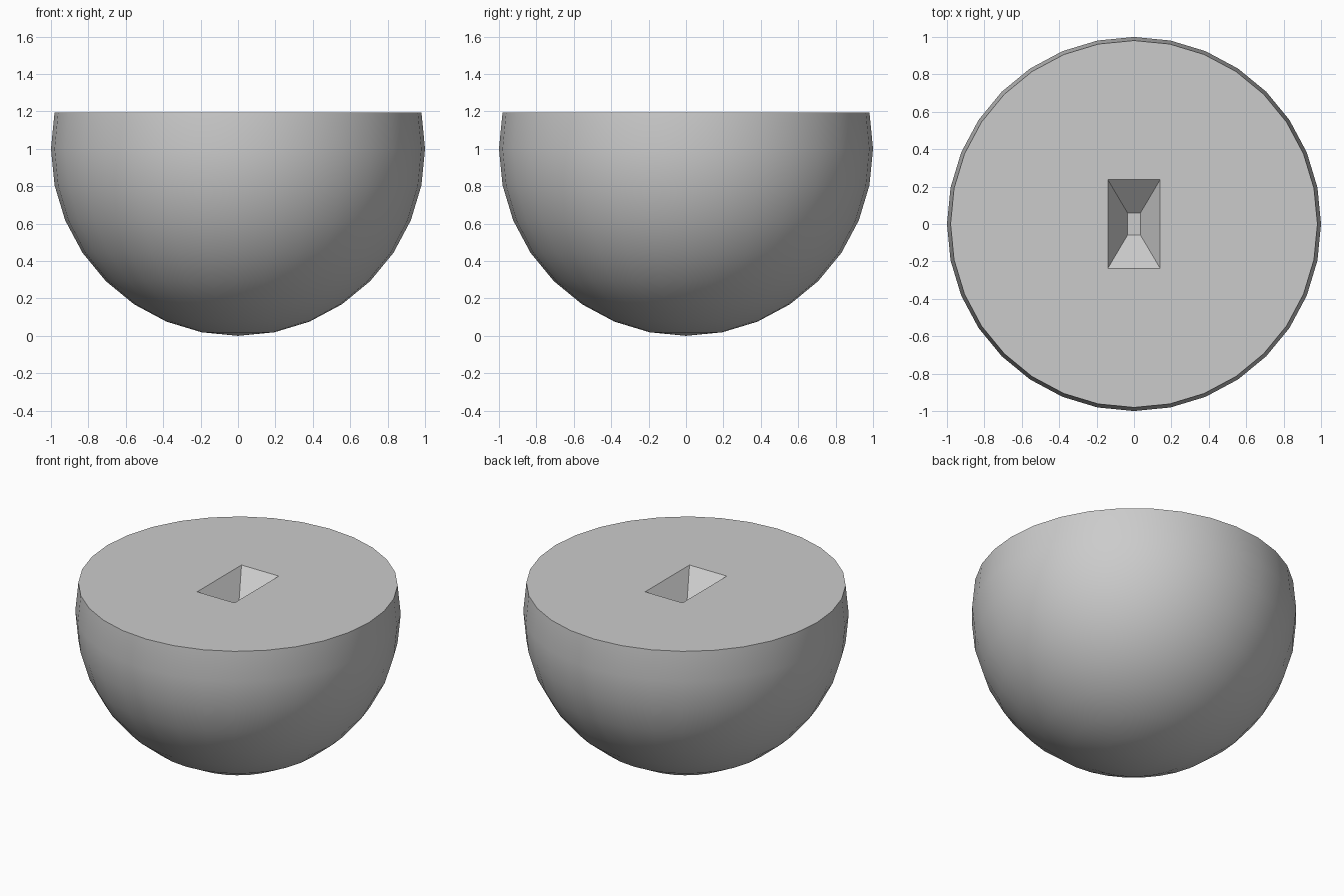
import bpy
import bmesh
import math

# Remove the default cube
cube = bpy.data.objects.get("Cube")
if cube:
    bpy.data.objects.remove(cube, do_unlink=True)

SEGMENTS, RINGS = 32, 16
CUT = math.sin(math.pi / RINGS)      # height of the flat top above the sphere centre
SOCKET_TOP = (0.14, 0.2375)          # half sizes of the socket mouth
SOCKET_FLOOR = (0.035, 0.06)         # half sizes of the socket floor
SOCKET_DEPTH = 0.16

# Plain grey material
grey = bpy.data.materials.new("plain grey")
grey.use_nodes = True
colour = (0.6, 0.6, 0.6, 1)
grey.diffuse_color = colour
grey.node_tree.nodes["Principled BSDF"].inputs["Base Color"].default_value = colour

bm = bmesh.new()


def rectangle(half, z):
    """Four corners, counter-clockwise from above."""
    return [bm.verts.new((sx * half[0], sy * half[1], z))
            for sx, sy in ((-1, -1), (1, -1), (1, 1), (-1, 1))]


# Round body: a sphere with the cap above the cut removed
bmesh.ops.create_uvsphere(bm, u_segments=SEGMENTS, v_segments=RINGS, radius=1)
bmesh.ops.delete(bm, geom=[v for v in bm.verts if v.co.z > CUT + 0.01], context='VERTS')
for face in bm.faces:
    face.smooth = True
rim = [e for e in bm.edges if e.is_boundary]

# Tapered socket sunk into the flat top
mouth = rectangle(SOCKET_TOP, CUT)
floor = rectangle(SOCKET_FLOOR, CUT - SOCKET_DEPTH)
for i in range(4):
    j = (i + 1) % 4
    bm.faces.new((mouth[j], mouth[i], floor[i], floor[j]))
bm.faces.new(floor)

# Flat top between the rim and the socket mouth
mouth_edges = [bm.edges.get((mouth[i], mouth[(i + 1) % 4])) for i in range(4)]
bmesh.ops.triangle_fill(bm, edges=rim + mouth_edges, use_beauty=True, normal=(0, 0, 1))
for edge in rim:
    edge.smooth = False

# Stand the bowl on the ground
bmesh.ops.translate(bm, verts=bm.verts, vec=(0, 0, 1))
bmesh.ops.recalc_face_normals(bm, faces=bm.faces)
mesh = bpy.data.meshes.new("half_ball_with_socket")
bm.to_mesh(mesh)
bm.free()
mesh.materials.append(grey)
body = bpy.data.objects.new("half_ball_with_socket", mesh)
bpy.context.collection.objects.link(body)
